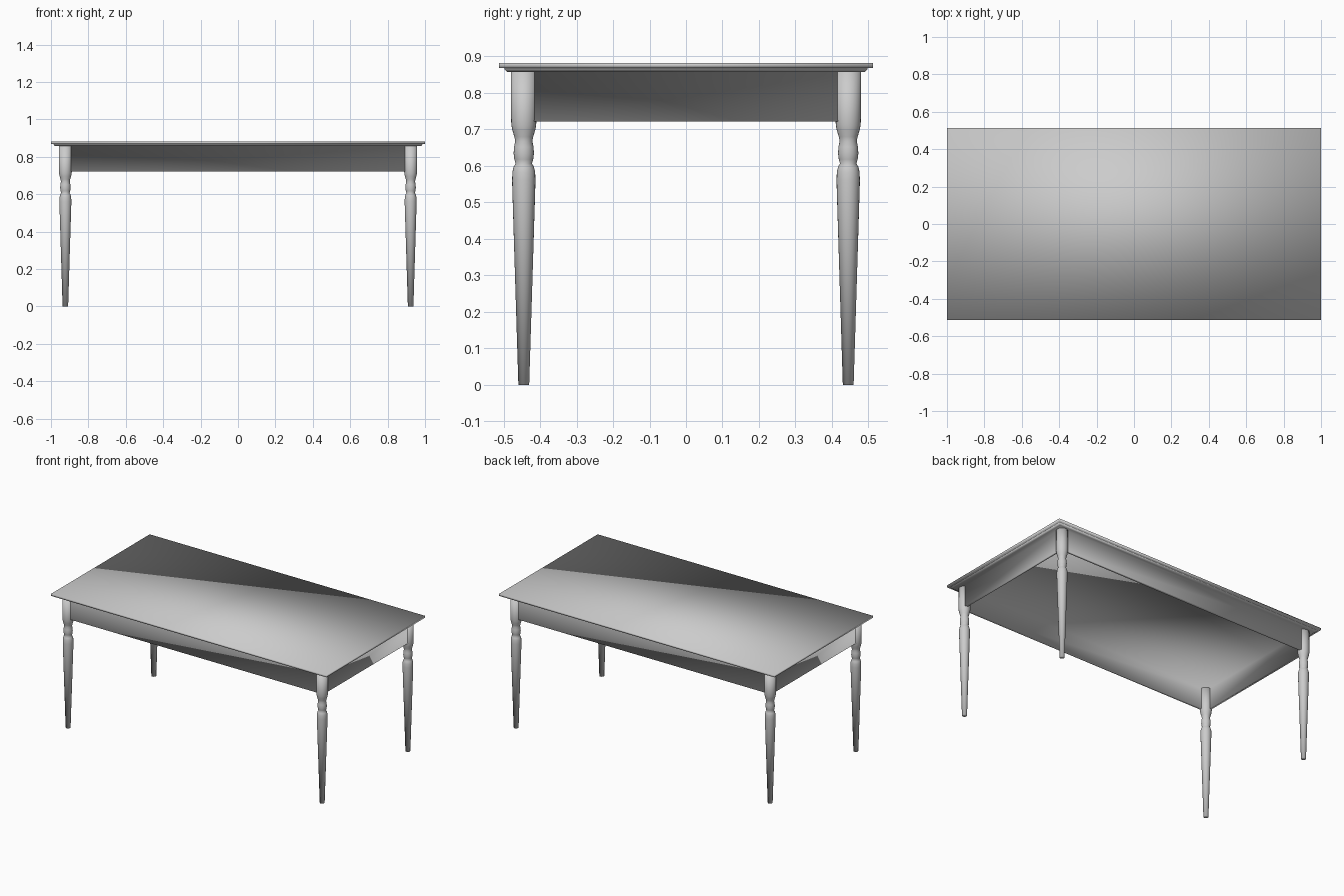
import bpy, bmesh, math

if "Cube" in bpy.data.objects:
    bpy.data.objects.remove(bpy.data.objects["Cube"])

TOP_Z = 0.882


def make_object(name, bm):
    """Turn a bmesh into a fully smooth-shaded object."""
    bmesh.ops.recalc_face_normals(bm, faces=bm.faces)
    for f in bm.faces:
        f.smooth = True
    mesh = bpy.data.meshes.new(name)
    bm.to_mesh(mesh)
    bm.free()
    ob = bpy.data.objects.new(name, mesh)
    bpy.context.collection.objects.link(ob)
    return ob


def loft(bm, rings):
    """Skin a list of closed rings and cap both ends."""
    vs = [[bm.verts.new(p) for p in r] for r in rings]
    n = len(vs[0])
    for a, b in zip(vs, vs[1:]):
        for i in range(n):
            bm.faces.new((a[i], a[(i + 1) % n], b[(i + 1) % n], b[i]))
    bm.faces.new(vs[0][::-1])
    bm.faces.new(vs[-1])


def rect(x, y, z):
    return [(-x, -y, z), (x, -y, z), (x, y, z), (-x, y, z)]


# Tabletop and apron as one smooth shell: (half x, half y, height)
# from the ceiling inside, around the apron, out along the moulding to the top
shell = [(0.926, 0.445, 0.857), (0.926, 0.445, 0.7215),
         (0.942, 0.461, 0.7215), (0.942, 0.461, 0.857),
         (0.976, 0.488, 0.857), (0.980, 0.492, 0.859),
         (0.986, 0.498, 0.866), (0.986, 0.498, 0.869),
         (1.0, 0.512, 0.869), (1.0, 0.512, TOP_Z)]
bm = bmesh.new()
loft(bm, [rect(*s) for s in shell])
make_object("tabletop_with_apron", bm)

# Turned legs: (radius, height)
profile = [(0.0148, 0.0), (0.0312, 0.53), (0.0320, 0.56), (0.0312, 0.583),
           (0.0275, 0.598), (0.0225, 0.607), (0.0258, 0.618), (0.0278, 0.634),
           (0.0268, 0.652), (0.0234, 0.668), (0.0258, 0.680), (0.0310, 0.697),
           (0.0340, 0.712), (0.0348, 0.730), (0.0348, 0.858)]
SIDES = 24
for sy, yname in ((-1, "front"), (1, "back")):
    for sx, xname in ((-1, "left"), (1, "right")):
        bm = bmesh.new()
        loft(bm, [[(sx * 0.923 + r * math.cos(2 * math.pi * i / SIDES),
                    sy * 0.4445 + r * math.sin(2 * math.pi * i / SIDES), z)
                   for i in range(SIDES)] for r, z in profile])
        make_object(f"{yname}_{xname}_leg", bm)
